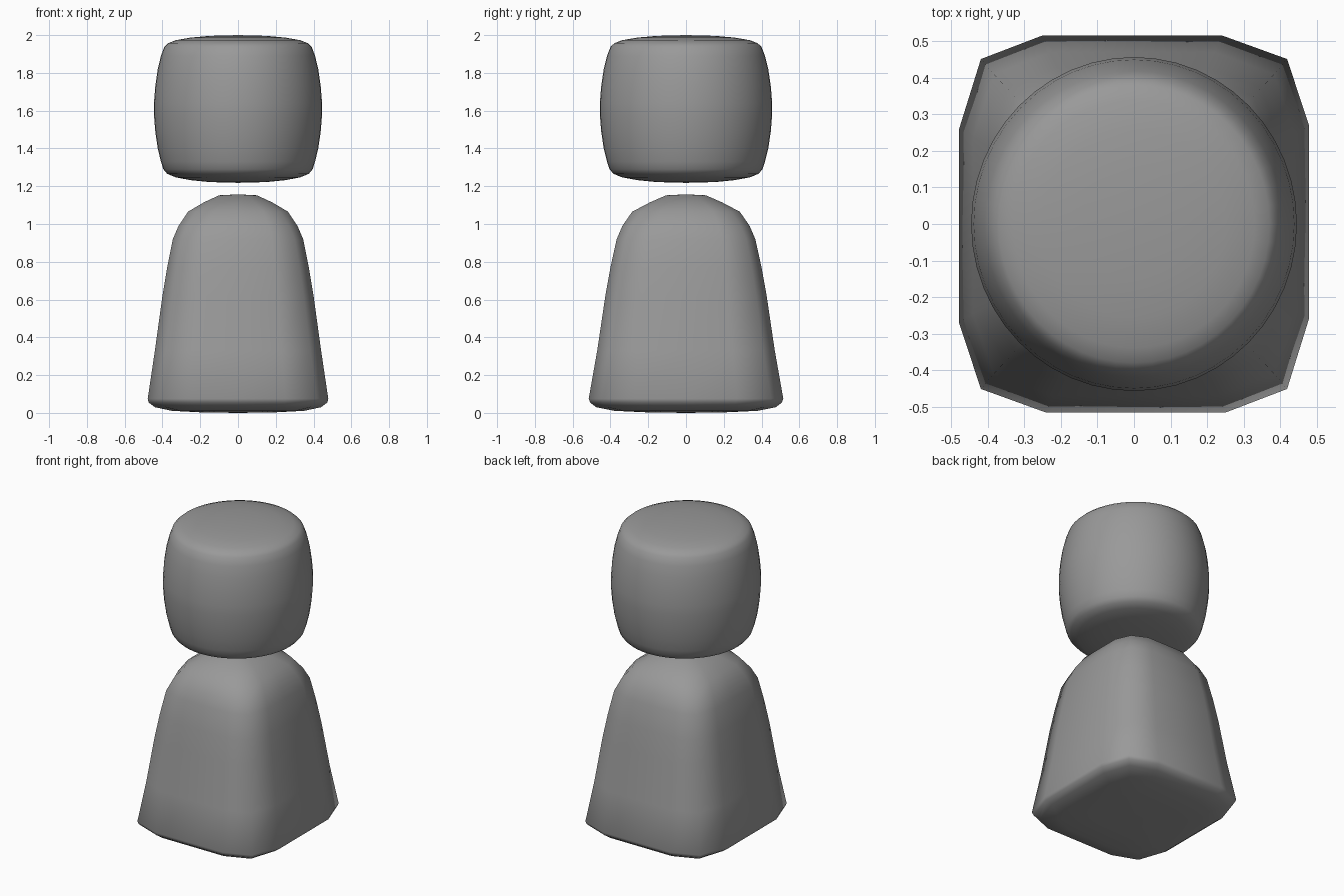
import bpy, bmesh, math

if "Cube" in bpy.data.objects:
    bpy.data.objects.remove(bpy.data.objects["Cube"])

gray = bpy.data.materials.new("mid gray")
gray.diffuse_color = (0.32, 0.32, 0.32, 1)
gray.use_nodes = True
gray.node_tree.nodes["Principled BSDF"].inputs["Base Color"].default_value = gray.diffuse_color


def soft_square(corner):
    """Sixteen-point unit outline; corner sets how far the corners reach."""
    quarter = [(1, 0), (1, 0.52 * corner / 0.87), (corner, corner), (0.5 * corner / 0.87, 1)]
    pts = []
    for k in range(4):
        for x, y in quarter:
            for _ in range(k):
                x, y = -y, x
            pts.append((x, y))
    return pts


def circle(n):
    return [(math.cos(2 * math.pi * i / n), math.sin(2 * math.pi * i / n)) for i in range(n)]


def loft(name, bottom, rings, top):
    """Skin rings of (outline, rx, ry, z) and close both ends on a centre point."""
    bm = bmesh.new()
    loops = [[bm.verts.new((x * rx, y * ry, z)) for x, y in outline]
             for outline, rx, ry, z in rings]
    n = len(loops[0])
    low, high = bm.verts.new((0, 0, bottom)), bm.verts.new((0, 0, top))
    for i in range(n):
        j = (i + 1) % n
        for a, b in zip(loops, loops[1:]):
            bm.faces.new((a[i], a[j], b[j], b[i]))
        bm.faces.new((low, loops[0][j], loops[0][i]))
        bm.faces.new((high, loops[-1][i], loops[-1][j]))
    for f in bm.faces:
        f.smooth = True
    mesh = bpy.data.meshes.new(name)
    bm.to_mesh(mesh)
    bm.free()
    mesh.materials.append(gray)
    obj = bpy.data.objects.new(name, mesh)
    bpy.context.collection.objects.link(obj)
    return obj


# Body: tapered soft square block with a domed shoulder
body_profile = [  # corner reach, half width, half depth, height
    (0.87, 0.20, 0.21, 0.003), (0.87, 0.35, 0.38, 0.011), (0.87, 0.44, 0.475, 0.03),
    (0.87, 0.473, 0.508, 0.055), (0.875, 0.478, 0.515, 0.075),
    (0.87, 0.44, 0.47, 0.33), (0.87, 0.40, 0.427, 0.62), (0.87, 0.375, 0.40, 0.77),
    (0.87, 0.345, 0.367, 0.92), (0.86, 0.315, 0.337, 0.99), (0.84, 0.265, 0.285, 1.065),
    (0.82, 0.18, 0.19, 1.115), (0.80, 0.10, 0.105, 1.152),
]
loft("body", 0.0, [(soft_square(c), rx, ry, z) for c, rx, ry, z in body_profile], 1.157)

# Head: rounded drum floating above the body
head_profile = [  # radius, height
    (0.15, 1.222), (0.25, 1.232), (0.33, 1.247), (0.375, 1.266), (0.395, 1.29),
    (0.408, 1.33), (0.425, 1.40), (0.438, 1.49), (0.445, 1.58), (0.445, 1.64),
    (0.438, 1.73), (0.425, 1.82), (0.408, 1.89), (0.39, 1.938), (0.37, 1.957),
    (0.33, 1.973), (0.25, 1.987), (0.15, 1.996),
]
loft("head", 1.218, [(circle(48), r, r * 1.025, z) for r, z in head_profile], 2.0)
